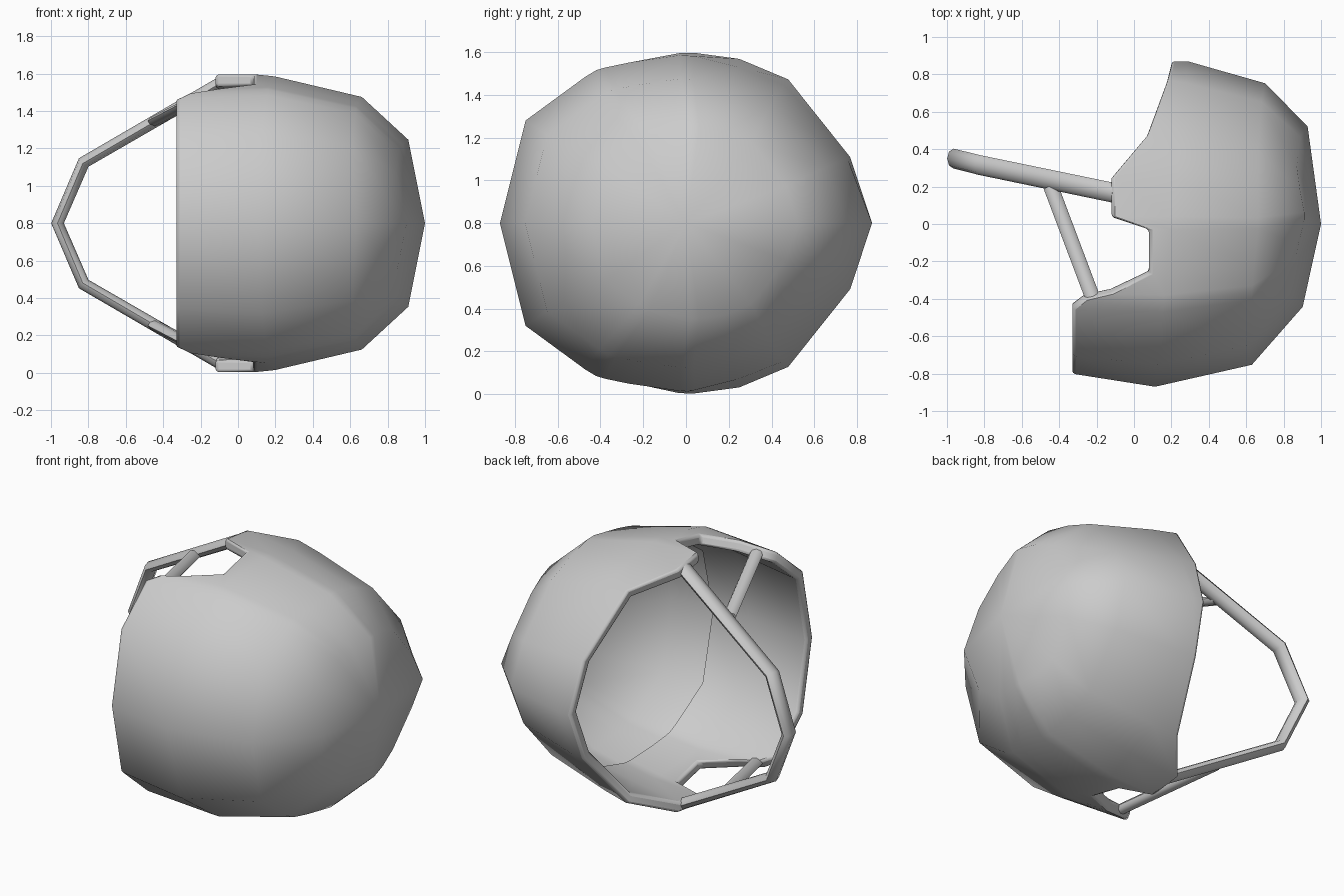
import bpy, bmesh
from mathutils import Vector

if "Cube" in bpy.data.objects:
    bpy.data.objects.remove(bpy.data.objects["Cube"])

MID = 0.8  # height of the mirror plane

grey = bpy.data.materials.new("light_grey")
grey.use_nodes = True
grey.diffuse_color = (0.6, 0.6, 0.6, 1)
grey.node_tree.nodes["Principled BSDF"].inputs["Base Color"].default_value = (0.6, 0.6, 0.6, 1)


def finish(bm, name, angle):
    bmesh.ops.recalc_face_normals(bm, faces=bm.faces)
    mesh = bpy.data.meshes.new(name)
    bm.to_mesh(mesh)
    bm.free()
    ob = bpy.data.objects.new(name, mesh)
    bpy.context.collection.objects.link(ob)
    mesh.materials.append(grey)
    bpy.ops.object.select_all(action='DESELECT')
    ob.select_set(True)
    bpy.context.view_layer.objects.active = ob
    bpy.ops.object.shade_smooth_by_angle(angle=angle)
    return ob


# Shell columns from face to nape: y, half height, rim x, rim scale, dome scale
half = [(0.87, 0, 0.20, 1, 1), (0.77, 0.31, 0.175, 1, 0.98), (0.48, 0.675, 0.07, 1, 0.955),
        (0.25, 0.77, -0.12, 1, 0.95), (0.04, 0.797, -0.12, 1, 0.98),
        (-0.03, 0.797, 0.08, 1, 0.985), (-0.27, 0.75, 0.08, 0.99, 1),
        (-0.38, 0.727, -0.13, 0.985, 1), (-0.42, 0.715, -0.27, 0.97, 1),
        (-0.47, 0.685, -0.33, 0.97, 1), (-0.75, 0.48, -0.33, 0.94, 1),
        (-0.87, 0, -0.33, 0.92, 1)]
columns = half + [(y, -h, *rest) for y, h, *rest in half[-2:0:-1]]


def inward(p, depth):
    """Move a point towards the long axis of the shell."""
    spoke = Vector((0, p.y, p.z - MID))
    return p - spoke.normalized() * depth


def shell_column(y, h, rim, s, d):
    """Points from the open end of the lining, round the rim, up to the crown."""
    diagonal = abs(y * h)
    edge = Vector((rim, y * s, MID + h * s))
    belt = Vector((0.2 + 0.1 * y, y * d, MID + h * d))
    upper = Vector((0.665 + 0.04 * y - 0.06 * diagonal, y * 0.865 * d, MID + h * 0.86 * d))
    top = Vector((0.915 + 0.015 * y - 0.16 * diagonal, 0.04 + y * 0.555, MID + h * 0.56))
    lining = [inward(belt.lerp(upper, 0.45), 0.055), inward(belt, 0.065), inward(edge, 0.065)]
    return lining + [edge, belt, upper, top]


bm = bmesh.new()
loft = [[bm.verts.new(p) for p in shell_column(*c)] for c in columns]
crown = bm.verts.new((1, 0, MID))
for a, b in zip(loft, loft[1:] + loft[:1]):
    for i in range(6):
        bm.faces.new((a[i], b[i], b[i + 1], a[i + 1]))
    bm.faces.new((a[6], b[6], crown))
shell = finish(bm, "helmet_shell", 1.05)
edge = shell.modifiers.new("soft_rim", 'BEVEL')
edge.width = 0.016
edge.segments = 2
edge.limit_method = 'ANGLE'
edge.angle_limit = 1.05


def flat_tube(name, path, thick, wide, wide_hint):
    """Eight-sided oval tube along a path, widest along the hint."""
    bm = bmesh.new()
    pts = [Vector(p) for p in path]
    rings = []
    for i, p in enumerate(pts):
        before = (p - pts[i - 1]).normalized() if i else Vector()
        after = (pts[i + 1] - p).normalized() if i < len(pts) - 1 else Vector()
        along = (before + after).normalized()
        side = along.cross(wide_hint).normalized()
        broad = side.cross(along)
        ring = []
        for u, v in ((1, 0), (.7, .7), (0, 1), (-.7, .7), (-1, 0), (-.7, -.7), (0, -1), (.7, -.7)):
            ring.append(bm.verts.new(p + side * u * thick + broad * v * wide))
        rings.append(ring)
    for a, b in zip(rings, rings[1:]):
        for i in range(8):
            j = (i + 1) % 8
            bm.faces.new((a[i], a[j], b[j], b[i]))
    bm.faces.new(rings[0])
    bm.faces.new(rings[-1])
    return finish(bm, name, 0.9)


# Face guard bar, bent round the mirror plane
upper = [(-0.1, 0.165, MID + 0.745), (-0.825, 0.315, MID + 0.325)]
lower = [(x, y, 2 * MID - z) for x, y, z in reversed(upper)]
flat_tube("face_guard_bar", upper + [(-0.965, 0.35, MID)] + lower, 0.034, 0.053, Vector((0, 1, 0)))

# Struts from the guard to the rear tabs
for side, name in ((1, "left_strut"), (-1, "right_strut")):
    flat_tube(name, [(-0.445, 0.2, MID + side * 0.545), (-0.215, -0.41, MID + side * 0.665)],
              0.025, 0.04, Vector((1, 0, 0)))
